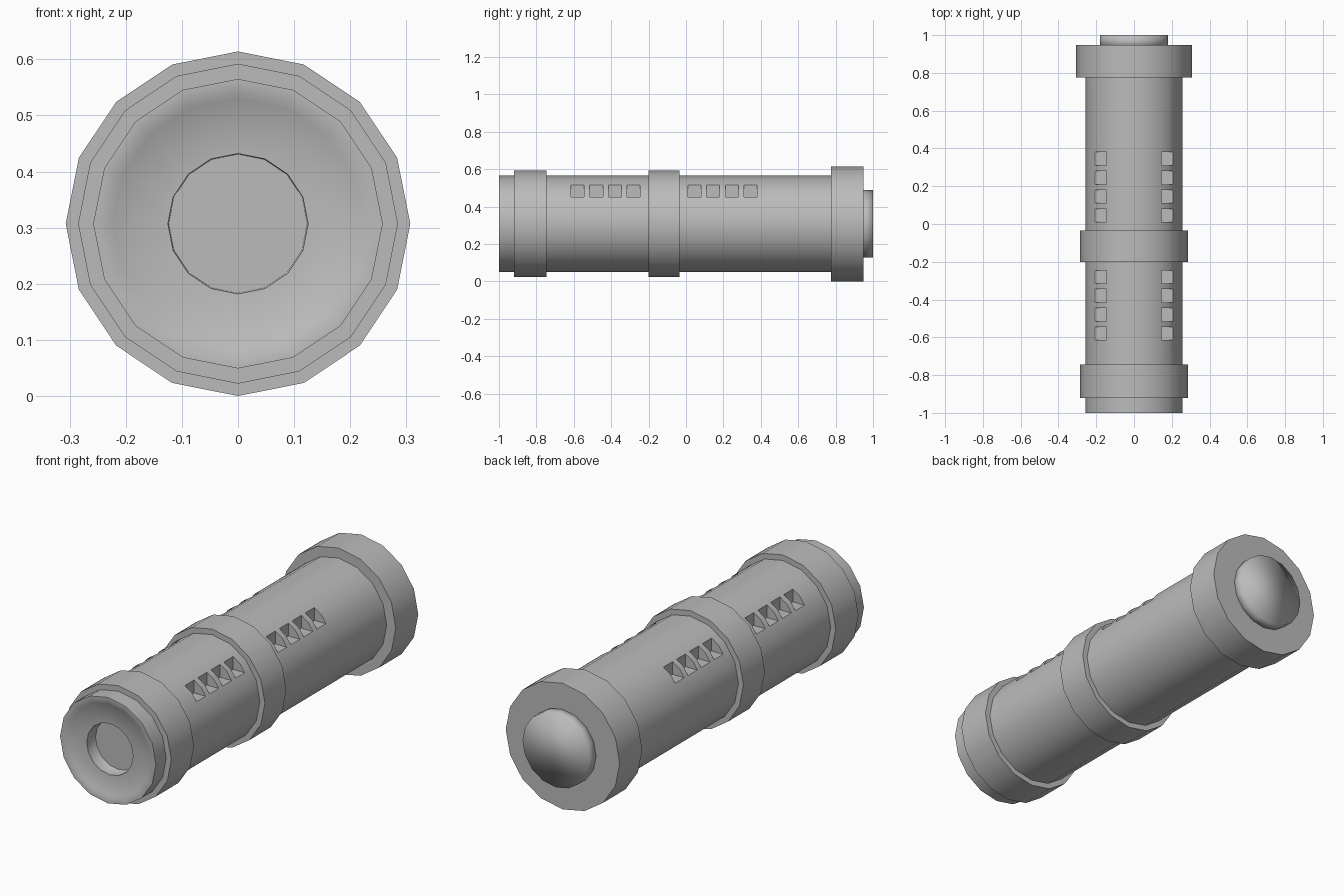
import bpy, bmesh, math

SIDES = 16
CENTRE_Z = 0.307
CUP_Y = -0.85

if "Cube" in bpy.data.objects:
    bpy.data.objects.remove(bpy.data.objects["Cube"], do_unlink=True)

GREY = (0.5, 0.5, 0.5, 1)
grey = bpy.data.materials.new("plain_grey")
grey.use_nodes = True
grey.diffuse_color = GREY
next(n for n in grey.node_tree.nodes if n.type == "BSDF_PRINCIPLED").inputs["Base Color"].default_value = GREY


def make_object(name, bm):
    bmesh.ops.recalc_face_normals(bm, faces=bm.faces)
    mesh = bpy.data.meshes.new(name)
    bm.to_mesh(mesh)
    bm.free()
    mesh.materials.append(grey)
    obj = bpy.data.objects.new(name, mesh)
    bpy.context.collection.objects.link(obj)
    return obj


def activate(obj):
    bpy.ops.object.select_all(action="DESELECT")
    obj.select_set(True)
    bpy.context.view_layer.objects.active = obj


def lathe(name, profile):
    """Turn (radius, y) points about the long axis and cap both ends."""
    bm = bmesh.new()
    rings = []
    for radius, y in profile:
        angles = [math.tau * i / SIDES for i in range(SIDES)]
        rings.append([bm.verts.new((radius * math.sin(a), y, CENTRE_Z + radius * math.cos(a)))
                      for a in angles])
    for a, b in zip(rings, rings[1:]):
        for i in range(SIDES):
            j = (i + 1) % SIDES
            bm.faces.new((a[i], a[j], b[j], b[i]))
    bm.faces.new(rings[0])
    bm.faces.new(rings[-1])
    return make_object(name, bm)


def smooth(obj, degrees=35):
    activate(obj)
    bpy.ops.object.shade_smooth_by_angle(angle=math.radians(degrees))


# Barrel with a stepped lip, shallow reflector and bulb cup at the front
barrel = lathe("barrel", [(0.122, CUP_Y), (0.125, -0.985), (0.223, -0.992),
                          (0.235, -1.0), (0.258, -1.0), (0.258, 0.9)])

# Square notches along both upper shoulders of the barrel
bm = bmesh.new()
for side in (-1, 1):
    for k in range(4):
        for y in (0.045 + 0.1 * k, -0.28 - 0.1 * k):
            cube = bmesh.ops.create_cube(bm, size=1)["verts"]
            bmesh.ops.scale(bm, verts=cube, vec=(0.14, 0.07, 0.14))
            bmesh.ops.translate(bm, verts=cube, vec=(side * 0.215, y, CENTRE_Z + 0.215))
cutter = make_object("notch_cutter", bm)
cutter.hide_render = True
cut = barrel.modifiers.new("notches", "BOOLEAN")
cut.operation = "DIFFERENCE"
cut.solver = "EXACT"
cut.object = cutter
activate(barrel)
bpy.ops.object.modifier_apply(modifier=cut.name)
bpy.data.objects.remove(cutter, do_unlink=True)
smooth(barrel)

# Soft bottom edge in the bulb cup
for edge in barrel.data.edges:
    if all(abs(barrel.data.vertices[v].co.y - CUP_Y) < 0.001 for v in edge.vertices):
        edge.use_edge_sharp = False

# Collars around the barrel
for name, radius, start, end in (("front_collar", 0.285, -0.92, -0.745),
                                 ("middle_collar", 0.285, -0.2, -0.035),
                                 ("end_cap", 0.307, 0.775, 0.948)):
    smooth(lathe(name, [(radius, start), (radius, end)]))

# Softly shaded button on the end cap
smooth(lathe("end_button", [(0.18, 0.93), (0.18, 1.0)]), 180)
